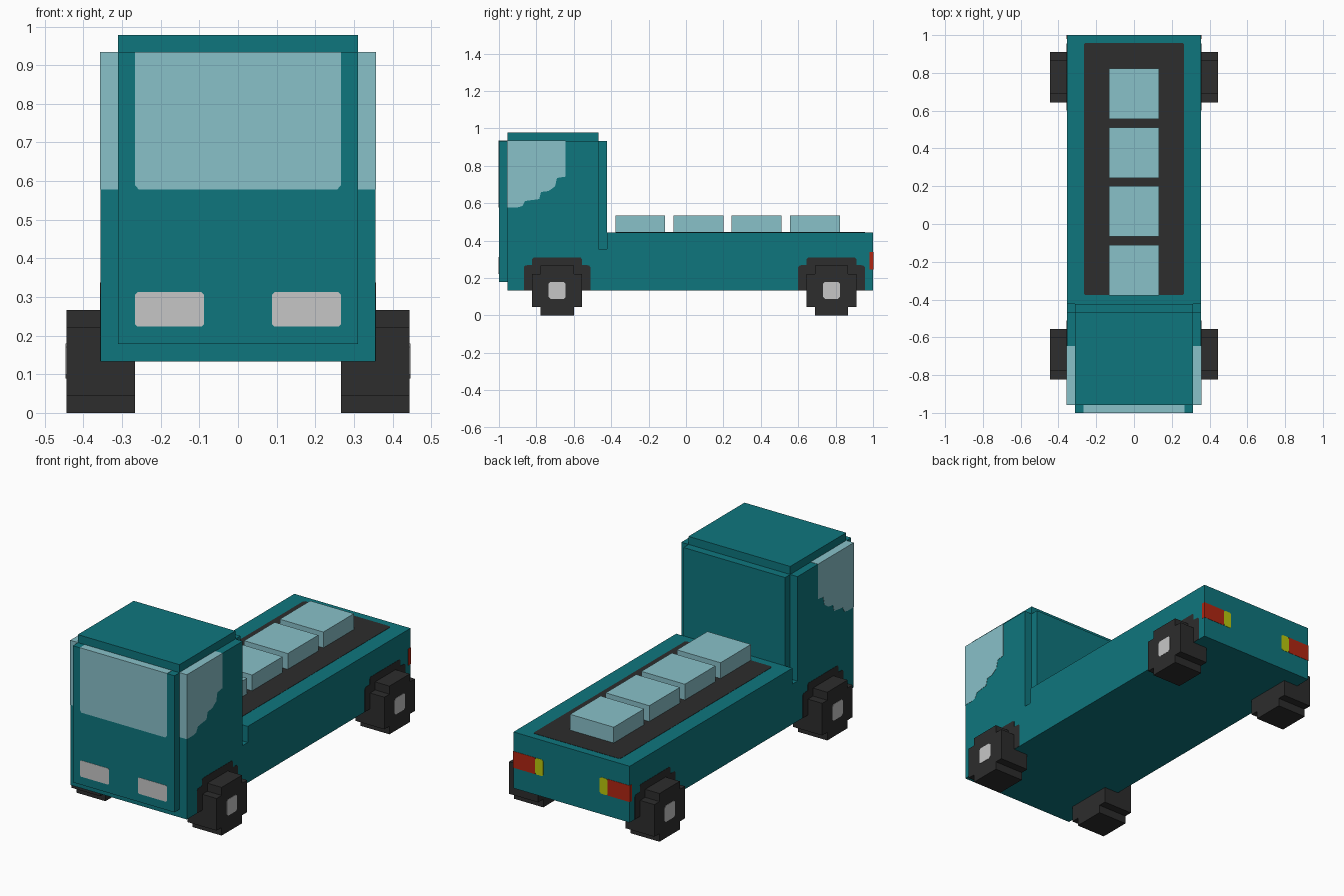
import bpy, bmesh
from mathutils import Vector

if "Cube" in bpy.data.objects:
    bpy.data.objects.remove(bpy.data.objects["Cube"])

U = 2 / 45      # the model sits on a block grid, 45 units long
E = 0.0015      # how far painted details stand proud


def material(name, rgb):
    m = bpy.data.materials.new(name)
    m.diffuse_color = (*rgb, 1)
    m.use_nodes = True
    m.node_tree.nodes["Principled BSDF"].inputs["Base Color"].default_value = m.diffuse_color
    return m


TEAL = material("teal paint", (0.0045, 0.181, 0.207))
GLASS = material("pale blue glass", (0.25, 0.533, 0.584))
BLACK = material("dark rubber", (0.026, 0.026, 0.026))
SILVER = material("light grey", (0.565, 0.565, 0.565))
RED = material("red lamp", (0.44, 0.019, 0.006))
YELLOW = material("yellow lamp", (0.49, 0.57, 0.004))


def prism(name, pts, axis, a, b, mat):
    """Extrude a closed outline along an axis from a to b.
    The outline is (y, z) for x, (x, z) for y and (x, y) for z."""
    bm = bmesh.new()

    def place(p, d):
        c = list(p)
        c.insert("xyz".index(axis), d)
        return Vector(c)

    face = bm.faces.new([bm.verts.new(place(p, a)) for p in pts])
    ext = bmesh.ops.extrude_face_region(bm, geom=[face])
    verts = [g for g in ext["geom"] if isinstance(g, bmesh.types.BMVert)]
    bmesh.ops.translate(bm, verts=verts, vec=place((0, 0), b - a))
    bmesh.ops.recalc_face_normals(bm, faces=bm.faces)
    me = bpy.data.meshes.new(name)
    bm.to_mesh(me)
    bm.free()
    me.materials.append(mat)
    ob = bpy.data.objects.new(name, me)
    bpy.context.collection.objects.link(ob)
    return ob


def mirrored(ob):
    ob.modifiers.new("mirror", 'MIRROR')     # left and right copies across x = 0
    return ob


def rect(x0, x1, y0, y1, c=0.0):
    """Rectangle outline, optionally with clipped corners."""
    if not c:
        return [(x0, y0), (x1, y0), (x1, y1), (x0, y1)]
    return [(x0 + c, y0), (x1 - c, y0), (x1, y0 + c), (x1, y1 - c),
            (x1 - c, y1), (x0 + c, y1), (x0, y1 - c), (x0, y0 + c)]


def box(name, x0, x1, y0, y1, z0, z1, mat):
    return prism(name, rect(x0, x1, y0, y1), 'z', z0, z1, mat)


FRONT = -1 + U          # front wall of the cab behind the nose panel
BACK = -1 + 12 * U      # rear wall of the cab
SIDE = 8 * U

# Cab and bed as one side profile, with a groove behind the cab
prism("truck_body", [(FRONT, 3 * U), (1, 3 * U), (1, 10 * U), (BACK + U, 10 * U),
                     (BACK + U, 8 * U), (BACK, 8 * U), (BACK, 21 * U),
                     (FRONT, 21 * U)], 'x', -SIDE, SIDE, TEAL)

# Narrower panels on the front, rear and top of the cab
box("nose_panel", -7 * U, 7 * U, -1, FRONT, 4 * U, 21 * U, TEAL)
box("cab_rear_panel", -7 * U, 7 * U, BACK, BACK + U, 8 * U, 21 * U, TEAL)
box("cab_roof", -7 * U, 7 * U, FRONT, BACK, 21 * U, 22 * U, TEAL)

# Windscreen, wrapping over the top edge of the nose panel
w = 6 * U
prism("windscreen", [(-w + 0.01, 13 * U), (w - 0.01, 13 * U), (w, 0.59),
                     (w, 21 * U + E), (-w, 21 * U + E), (-w, 0.59)],
      'y', -1 - E, FRONT - E, GLASS)

# Side windows with a stepped lower edge, wrapping the front and top of the cab
f, t = FRONT - E, 21 * U + E
mirrored(prism("side_window", [
    (f, t), (-0.645, t), (-0.645, 0.742), (-0.69, 0.735), (-0.7, 0.69),
    (-0.735, 0.665), (-0.775, 0.66), (-0.785, 0.622), (-0.86, 0.612),
    (-0.875, 0.585), (-0.9, 0.578), (f, 0.578)], 'x', 7 * U, SIDE + E, GLASS))

# Headlights
mirrored(prism("headlight", rect(0.088, 0.267, 0.223, 0.313, 0.007),
               'y', -1 - E, -1 + E, SILVER))

# Tail lights: red wraps round the corner, yellow sits inside it
mirrored(box("tail_light", 0.222, SIDE + E, 0.98, 1 + E, 0.247, 0.338, RED))
mirrored(prism("turn_light", rect(0.173, 0.222, 0.247, 0.338, 0.008),
               'y', 1 - E, 1 + E, YELLOW))

# Dark bed floor and the row of cargo blocks
prism("bed_floor", rect(-0.266, 0.266, -0.376, 0.957, 0.008),
      'z', 10 * U - E, 10 * U + E, BLACK)
for i in range(4):
    y = -1 + (14 + 7 * i) * U
    box(f"cargo_block_{i + 1}", -3 * U, 3 * U, y, y + 6 * U, 10 * U, 12 * U, GLASS)

# Wheels: stepped block outline, painted arch and hub
for label, cy in (("front", -1 + 7 * U), ("rear", -1 + 40 * U)):
    outline = [(-2, 0), (2, 0), (2, 1), (3, 1), (3, 5), (2, 5), (2, 6),
               (-2, 6), (-2, 5), (-3, 5), (-3, 1), (-2, 1)]
    mirrored(prism(f"{label}_wheel", [(cy + a * U, b * U) for a, b in outline],
                   'x', 6 * U, 10 * U, BLACK))
    half = [(0.178, 0.134), (0.178, 0.258), (0.17, 0.268),
            (0.134, 0.27), (0.134, 0.3), (0.126, 0.309)]
    arch = half + [(-a, b) for a, b in reversed(half)]
    mirrored(prism(f"{label}_wheel_arch", [(cy + a, b) for a, b in arch],
                   'x', SIDE - E, SIDE + E, BLACK))
    mirrored(prism(f"{label}_hub", rect(cy - 0.045, cy + 0.045, 0.089, 0.18, 0.01),
                   'x', 10 * U - E, 10 * U + E, SILVER))
